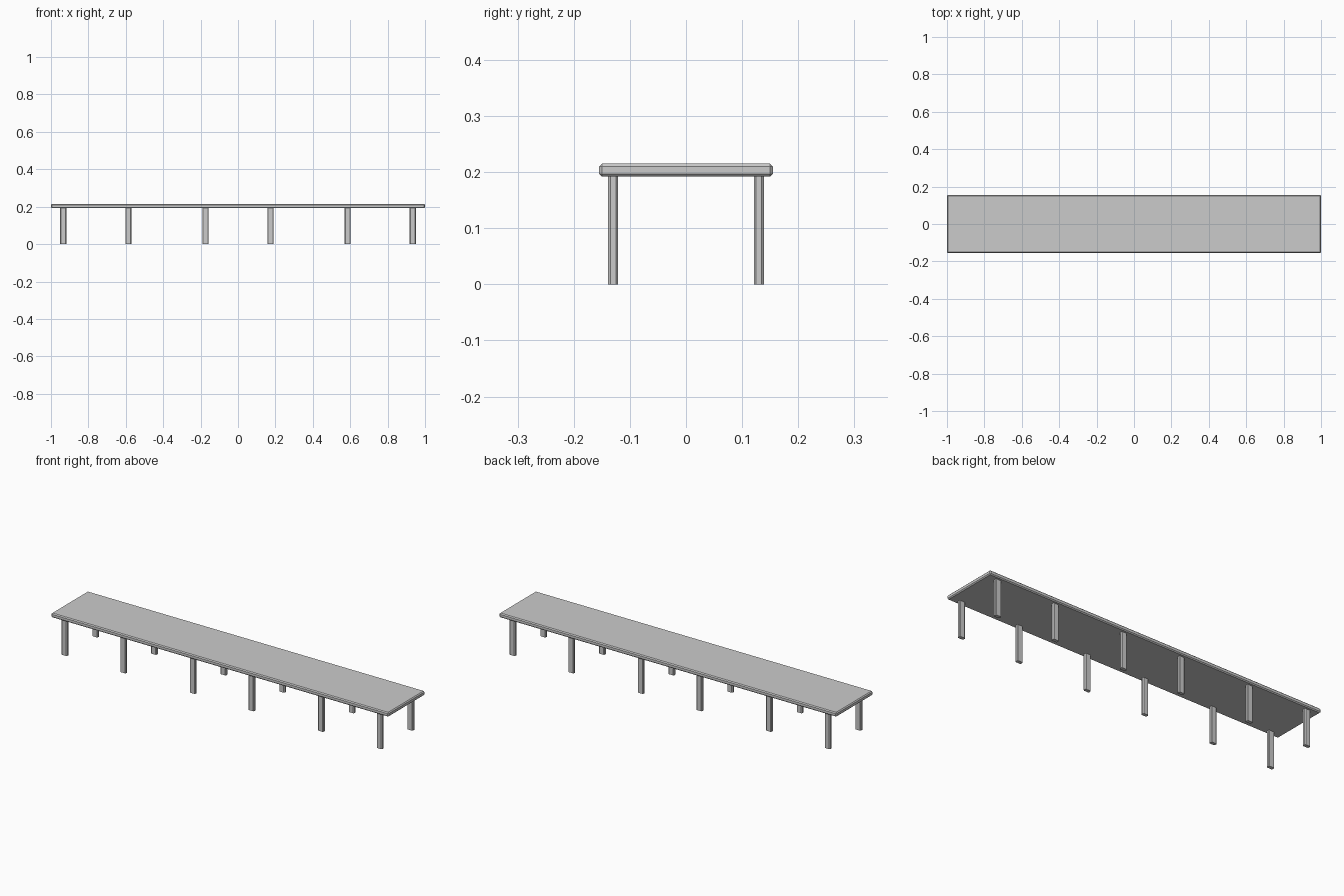
import bpy, bmesh

if "Cube" in bpy.data.objects:
    bpy.data.objects.remove(bpy.data.objects["Cube"])


def chamfered_box(name, center, size, chamfer, vertical_only=False):
    """Box with flat chamfers on all edges, or only on its upright edges."""
    bm = bmesh.new()
    bmesh.ops.create_cube(bm, size=1)
    bmesh.ops.scale(bm, vec=size, verts=bm.verts)
    bmesh.ops.translate(bm, vec=center, verts=bm.verts)
    edges = [e for e in bm.edges if not vertical_only
             or abs(e.verts[0].co.z - e.verts[1].co.z) > 1e-4]
    bmesh.ops.bevel(bm, geom=edges, offset=chamfer, segments=1,
                    profile=0.5, affect='EDGES')
    mesh = bpy.data.meshes.new(name)
    bm.to_mesh(mesh)
    bm.free()
    obj = bpy.data.objects.new(name, mesh)
    bpy.context.collection.objects.link(obj)
    return obj


TOP_Z, UNDERSIDE_Z = 0.215, 0.192

# Long table top
chamfered_box("table_top", (0, 0, (TOP_Z + UNDERSIDE_Z) / 2),
              (2.0, 0.31, TOP_Z - UNDERSIDE_Z), 0.005)

# Three groups of four legs, one group per table section
for section, cx in zip(("left", "middle", "right"), (-0.76, 0, 0.76)):
    for side, dx in (("left", -0.174), ("right", 0.174)):
        for row, y in (("front", -0.13), ("back", 0.13)):
            chamfered_box(f"{section}_section_{row}_{side}_leg",
                          (cx + dx, y, UNDERSIDE_Z / 2),
                          (0.033, 0.018, UNDERSIDE_Z), 0.004,
                          vertical_only=True)
